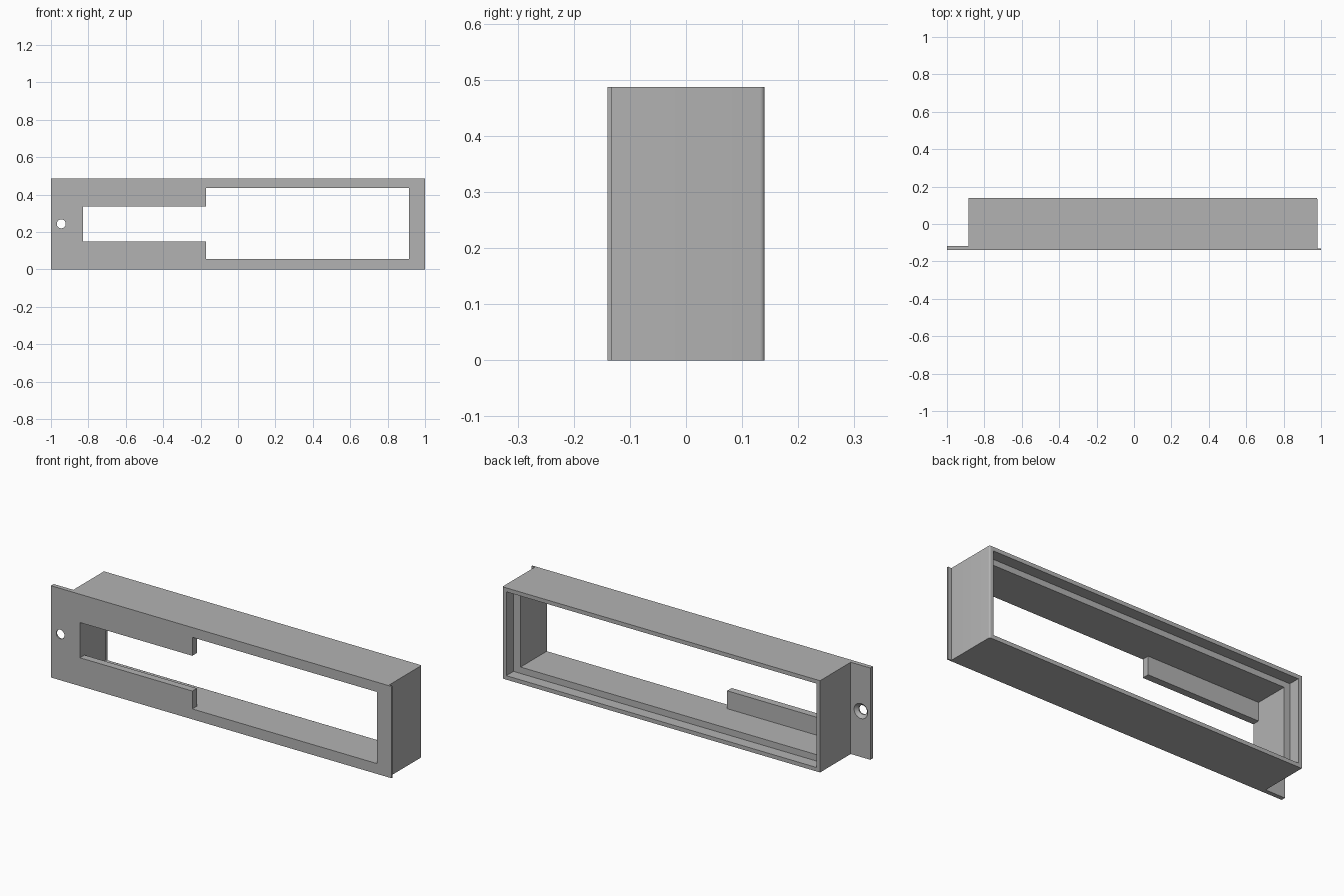
import bpy
import bmesh
import math

H = 0.487            # overall height
FRONT, BACK = -0.14, 0.14

cube = bpy.data.objects.get("Cube")
if cube:
    bpy.data.objects.remove(cube, do_unlink=True)

grey = bpy.data.materials.new("plain grey")
grey.use_nodes = True
grey.diffuse_color = (0.45, 0.45, 0.45, 1)
grey.node_tree.nodes["Principled BSDF"].inputs["Base Color"].default_value = (0.45, 0.45, 0.45, 1)


def prism(name, loop, offset):
    """Extrude a closed loop of 3D points by an offset vector."""
    bm = bmesh.new()
    face = bm.faces.new([bm.verts.new(p) for p in loop])
    ext = bmesh.ops.extrude_face_region(bm, geom=[face])
    moved = [v for v in ext["geom"] if isinstance(v, bmesh.types.BMVert)]
    bmesh.ops.translate(bm, verts=moved, vec=offset)
    bmesh.ops.recalc_face_normals(bm, faces=bm.faces)
    mesh = bpy.data.meshes.new(name)
    bm.to_mesh(mesh)
    bm.free()
    mesh.materials.append(grey)
    ob = bpy.data.objects.new(name, mesh)
    bpy.context.collection.objects.link(ob)
    return ob


def front_prism(name, xz, y0, y1):
    return prism(name, [(x, y0, z) for x, z in xz], (0, y1 - y0, 0))


def rect(x0, x1, z0, z1):
    return [(x0, z0), (x1, z0), (x1, z1), (x0, z1)]


def cut(target, cutter):
    mod = target.modifiers.new(cutter.name, "BOOLEAN")
    mod.operation = "DIFFERENCE"
    mod.solver = "EXACT"
    mod.object = cutter
    bpy.context.view_layer.objects.active = target
    bpy.ops.object.modifier_apply(modifier=mod.name)
    bpy.data.objects.remove(cutter, do_unlink=True)


# Body plan: screw flange on one end, thin lip on the other, one rounded back corner
r = 0.008
corner = [(0.98 - r + r * math.cos(a), BACK - r + r * math.sin(a))
          for a in (i * math.pi / 8 for i in range(5))]
plan = [(-1, FRONT), (1, FRONT), (1, -0.132), (0.98, -0.132), *corner,
        (-0.885, BACK), (-0.885, -0.117), (-1, -0.117)]
frame = prism("bezel_frame", [(x, y, 0) for x, y in plan], (0, 0, H))

# Front window: wide opening with a narrow slot beside it
window = [(-0.83, 0.15), (-0.17, 0.15), (-0.17, 0.055), (0.915, 0.055),
          (0.915, 0.435), (-0.17, 0.435), (-0.17, 0.337), (-0.83, 0.337)]
cut(frame, front_prism("window_cutter", window, -0.2, 0.2))

# Cavity behind the slot plates, then the stepped recess around the back
cut(frame, front_prism("cavity_cutter", rect(-0.83, 0.915, 0.055, 0.435), -0.102, 0.2))
cut(frame, front_prism("recess_cutter", rect(-0.864, 0.957, 0.021, H - 0.021), 0.08, 0.2))


# Countersunk screw hole in the flange
def cone(name, r_front, r_back, y0, y1):
    bpy.ops.mesh.primitive_cone_add(vertices=32, radius1=r_back, radius2=r_front,
                                    depth=y1 - y0, location=(-0.945, (y0 + y1) / 2, 0.244),
                                    rotation=(math.pi / 2, 0, 0))
    ob = bpy.context.object
    ob.name = name
    ob.data.materials.append(grey)
    return ob


cut(frame, cone("hole_cutter", 0.024, 0.024, -0.2, -0.05))
cut(frame, cone("countersink_cutter", 0.022, 0.042, -0.135, -0.115))

# Smooth the curved parts, keep edges sharp
bpy.ops.object.select_all(action="DESELECT")
frame.select_set(True)
bpy.context.view_layer.objects.active = frame
bpy.ops.object.shade_smooth_by_angle(angle=math.radians(30))
